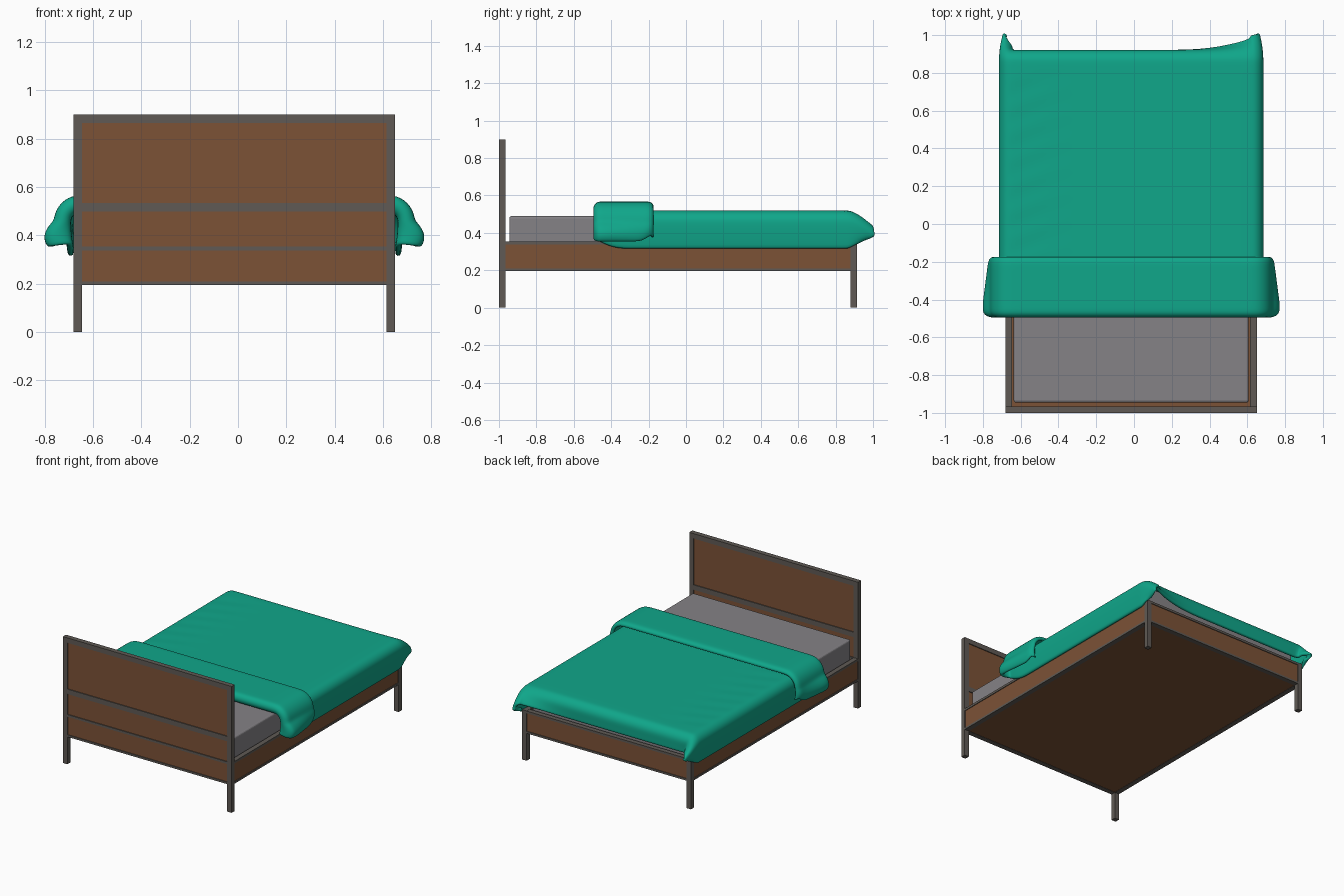
import bpy, bmesh, math

if "Cube" in bpy.data.objects:
    bpy.data.objects.remove(bpy.data.objects["Cube"])

def material(name, rgb):
    m = bpy.data.materials.new(name)
    m.diffuse_color = (*rgb, 1)
    m.use_nodes = True
    m.node_tree.nodes["Principled BSDF"].inputs["Base Color"].default_value = m.diffuse_color
    return m

METAL = material("dark metal", (0.115, 0.102, 0.09))
WOOD = material("brown wood", (0.2, 0.084, 0.037))
GREY = material("mattress grey", (0.235, 0.225, 0.24))
TEAL = material("teal cloth", (0.005, 0.385, 0.255))

def box(name, x, y, z, mat, bevel=0.0):
    bm = bmesh.new()
    bmesh.ops.create_cube(bm, size=1)
    for v in bm.verts:
        v.co = [r[0] + (c + 0.5) * (r[1] - r[0]) for c, r in zip(v.co, (x, y, z))]
    me = bpy.data.meshes.new(name)
    bm.to_mesh(me)
    bm.free()
    me.materials.append(mat)
    ob = bpy.data.objects.new(name, me)
    bpy.context.collection.objects.link(ob)
    if bevel:
        b = ob.modifiers.new("bevel", 'BEVEL')
        b.width, b.segments = bevel, 3
    return ob

# Outer limits of the frame and bar thickness
XL, XR, YH, YF, T = -0.68, 0.65, -1.0, 0.915, 0.035
LEGS_X = ((XL, XL + T), (XR - T, XR))
INX = (XL + T, XR - T)
INY = (YH + T, YF - T)
HEAD_Y, FOOT_Y = (YH, YH + T), (YF - T, YF)

# Posts
for side, x in zip(("left", "right"), LEGS_X):
    box(side + "_head_post", x, HEAD_Y, (0, 0.9), METAL)
    box(side + "_foot_post", x, FOOT_Y, (0, 0.355), METAL)

# Headboard bars and wood panels
for i, z in enumerate(((0.865, 0.9), (0.5, 0.535), (0.338, 0.354), (0.195, 0.209))):
    box(f"headboard_bar_{i}", INX, HEAD_Y, z, METAL)
for i, z in enumerate(((0.535, 0.865), (0.354, 0.5), (0.209, 0.338))):
    box(f"headboard_panel_{i}", INX, (YH + 0.006, YH + T - 0.006), z, WOOD)

# Side and foot rails: wood between two metal strips
def rail(name, x, y, along_y):
    for part, z in (("top_strip", (0.338, 0.354)), ("bottom_strip", (0.195, 0.209))):
        box(f"{name}_{part}", x, y, z, METAL)
    d = 0.005
    px = (x[0] + d, x[1] - d) if along_y else x
    py = y if along_y else (y[0] + d, y[1] - d)
    box(name + "_panel", px, py, (0.209, 0.338), WOOD)

for side, x in zip(("left", "right"), LEGS_X):
    rail(side + "_rail", x, INY, True)
rail("foot_rail", INX, FOOT_Y, False)

# Base board and mattress
box("base_board", INX, INY, (0.197, 0.212), WOOD)
box("mattress", (-0.637, 0.607), (-0.945, 0.865), (0.212, 0.49), GREY, 0.012)

# Blanket: one sheet, turned over at the head end and draped at sides and foot
CX, A, R, TOP, GAP = -0.015, 0.638, 0.05, 0.508, 0.048
QUARTER = math.pi / 2

def clamp(v):
    return max(0.0, min(1.0, v))

# Samples across: (side, kind, fraction) from left hem to right hem
half = [("flat", i / 10) for i in range(1, 11)]
half += [("curve", i / 5) for i in range(1, 6)] + [("flap", i / 6) for i in range(1, 7)]
across = [(-1, k, f) for k, f in reversed(half)] + [(1, "flat", 0.0)] + [(1, k, f) for k, f in half]

# Samples along: (y, lift of the turned-over layer, overhang fraction at the foot)
along = [(-0.178, 0.6, 0)] + [(-0.19 - 0.27 * i / 10, 1.0, 0) for i in range(11)]
along += [(-0.46 - 0.024 * math.sin(math.pi * i / 6), 0.5 + 0.5 * math.cos(math.pi * i / 6), 0)
          for i in range(1, 6)]
along += [(-0.46 + 1.32 * i / 30, 0.0, 0) for i in range(31)]
along += [(0.86, 0.0, i / 9) for i in range(1, 10)]

def sheet_point(a, b, turned):
    side, kind, f = a
    y, lift, over = b
    off = GAP * lift
    r, z = R + off, TOP + off
    # hem height: rounded up near the edges of the sheet
    head = clamp((-0.33 - y) / 0.15)
    hem = 0.315 + 0.05 * head ** 2
    if turned:
        corner = clamp((y + 0.26) / 0.08)
        hem = (0.355 + 0.05 * corner ** 2) * lift + hem * (1 - lift)
    flare = lift * (0.01 + 0.035 * clamp((-0.17 - y) / 0.25))
    if kind == "flat":
        x = A * f
    elif kind == "curve":
        x = A + r * math.sin(f * QUARTER)
        z -= r * (1 - math.cos(f * QUARTER))
    else:
        z = z - r + (hem - z + r) * f
        x = A + r + flare * math.sin(f * 2.2) - 0.012 * f * f
    # foot overhang: hangs down in the middle, juts out at the corners
    if over:
        arc = R * QUARTER
        d = over * (arc + 0.07)
        ang = min(d / R, QUARTER)
        hang_y = R * math.sin(ang)
        hang_z = R * (1 - math.cos(ang)) + max(0, d - arc)
        if kind == "flat":
            k = clamp((x - 0.2) / 0.47) ** 2.5 * 0.85 if side > 0 else 0.0
        elif kind == "curve":
            k = 0.85 + 0.15 * f if side > 0 else f ** 0.8
        else:
            k = 1.0
        low = f if kind == "flap" else 0.0
        out_y = d * (1 - 0.5 * low ** 3)
        out_z = over ** 1.5 * (0.07 - 0.13 * low)
        y += hang_y * (1 - k) + out_y * k
        z -= hang_z * (1 - k) + out_z * k
        if kind != "flat":
            x -= 0.02 * over ** 2
    # faint creases on the left
    elif not turned and side < 0 and kind == "flat" and x > 0.35 and y < 0.8:
        z += 0.002 * math.sin(45 * y + 18 * x) * clamp((x - 0.35) / 0.15)
    return (CX + side * x, y, z)

bm = bmesh.new()
rows = [[bm.verts.new(sheet_point(a, b, i < 17)) for a in across] for i, b in enumerate(along)]
for r0, r1 in zip(rows, rows[1:]):
    for i in range(len(across) - 1):
        bm.faces.new((r0[i], r0[i + 1], r1[i + 1], r1[i]))
me = bpy.data.meshes.new("blanket")
bm.to_mesh(me)
bm.free()
me.materials.append(TEAL)
blanket = bpy.data.objects.new("blanket", me)
bpy.context.collection.objects.link(blanket)
solid = blanket.modifiers.new("thickness", 'SOLIDIFY')
solid.thickness, solid.offset = 0.024, 0
sub = blanket.modifiers.new("smooth", 'SUBSURF')
sub.levels = sub.render_levels = 1
for p in me.polygons:
    p.use_smooth = True
